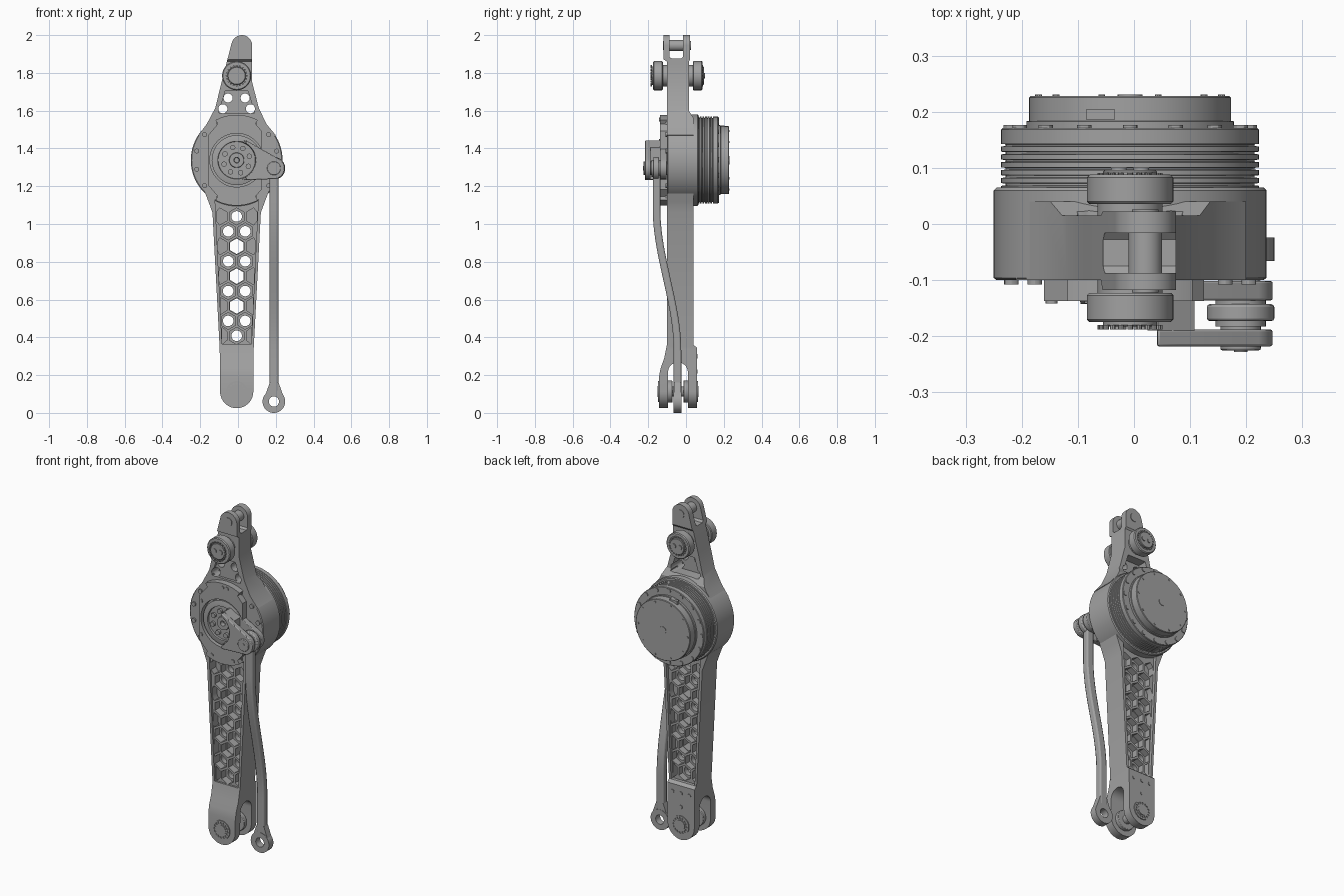
import bpy, bmesh
from math import sin, cos, pi, radians

cube = bpy.data.objects.get("Cube")
if cube:
    bpy.data.objects.remove(cube)

grey = bpy.data.materials.new("grey metal")
grey.use_nodes = True
grey.diffuse_color = (0.36, 0.36, 0.36, 1)
grey.node_tree.nodes["Principled BSDF"].inputs["Base Color"].default_value = grey.diffuse_color

C = -0.007      # centre line of the leg
HUB = 1.338     # height of the motor axis
parts = []


def arc(x, z, r, a0, a1, n=16):
    return [(x + r * cos(radians(a0 + (a1 - a0) * i / n)),
             z + r * sin(radians(a0 + (a1 - a0) * i / n))) for i in range(n + 1)]


def circle(x, z, r, n=40, turn=0):
    return [(x + r * cos(2 * pi * i / n + turn), z + r * sin(2 * pi * i / n + turn)) for i in range(n)]


def ring_of(x, z, r, n, turn=0.0):
    return circle(x, z, r, n, turn)


def prisms(name, shapes, axis="y", bevel=0):
    """One object from outlines, each (points, start, end), extruded along an axis."""
    bm = bmesh.new()
    for pts, a, b in shapes:
        if axis == "y":
            rows = [[bm.verts.new((u, t, v)) for u, v in pts] for t in (a, b)]
        else:
            rows = [[bm.verts.new((t, u, v)) for u, v in pts] for t in (a, b)]
        bm.faces.new(rows[0])
        bm.faces.new(rows[1])
        for i in range(len(pts)):
            j = (i + 1) % len(pts)
            bm.faces.new((rows[0][i], rows[0][j], rows[1][j], rows[1][i]))
    bmesh.ops.recalc_face_normals(bm, faces=bm.faces)
    me = bpy.data.meshes.new(name)
    bm.to_mesh(me)
    bm.free()
    me.materials.append(grey)
    ob = bpy.data.objects.new(name, me)
    bpy.context.collection.objects.link(ob)
    parts.append(ob)
    if bevel:
        m = ob.modifiers.new("soft edge", "BEVEL")
        m.width, m.segments, m.limit_method = bevel, 2, "ANGLE"
    return ob


def boolean(ob, cutter, op="DIFFERENCE"):
    m = ob.modifiers.new("cut", "BOOLEAN")
    m.object, m.operation, m.solver = cutter, op, "EXACT"
    dg = bpy.context.evaluated_depsgraph_get()
    me = bpy.data.meshes.new_from_object(ob.evaluated_get(dg))
    ob.modifiers.clear()
    ob.data = me
    parts.remove(cutter)
    bpy.data.objects.remove(cutter)


def lathe(name, x, z, profile, n=72):
    """Turned part around a y axis; profile is (radius, y) from back to front."""
    bm = bmesh.new()
    rows = [[bm.verts.new((px, y, pz)) for px, pz in circle(x, z, r, n)] for r, y in profile]
    for a, b in zip(rows, rows[1:]):
        for i in range(n):
            j = (i + 1) % n
            bm.faces.new((a[i], a[j], b[j], b[i]))
    bm.faces.new(rows[0])
    bm.faces.new(rows[-1])
    bmesh.ops.recalc_face_normals(bm, faces=bm.faces)
    me = bpy.data.meshes.new(name)
    bm.to_mesh(me)
    bm.free()
    me.materials.append(grey)
    ob = bpy.data.objects.new(name, me)
    bpy.context.collection.objects.link(ob)
    parts.append(ob)
    return ob


def mirrored(half):
    return [(C + x, z) for x, z in half] + [(C - x, z) for x, z in reversed(half)]


def half_width(z):
    return 0.089 + 0.048 * (z - 0.35)


# Lattice leg: outline, front and back pockets, honeycomb recesses and through holes
leg = prisms("leg_beam", [(mirrored([(0.2, 1.25), (0.15, 1.12), (0.128, 1.06), (0.09, 0.34)]), -0.1, 0.04)])
inner = mirrored([(half_width(z) - 0.012, z) for z in (1.13, 0.345)])
boolean(leg, prisms("pocket", [(inner, -0.2, -0.088), (inner, 0.022, 0.1)]))
hexes, holes = [], []
for row in range(9):
    z = 1.04 - row * 0.079
    single = row % 2 == 0
    for dx in ((-0.09, 0, 0.09) if single else (-0.045, 0.045)):
        limit = half_width(z) - 0.014
        shape = [(max(C - limit, min(C + limit, x)), v) for x, v in circle(C + dx, z, 0.045, 6, pi / 2)]
        hexes += [(shape, -0.2, -0.045), (shape, -0.015, 0.1)]
        if single and dx == 0 and 0 < row < 8:
            holes.append((circle(C, z, 0.041, 6, pi / 2), -0.2, 0.1))
        elif abs(dx) < 0.08:
            holes.append((circle(C + dx, z, 0.028, 24), -0.2, 0.1))
boolean(leg, prisms("honeycomb", hexes))
boolean(leg, prisms("holes", holes))

# Lower fork: front outline crossed with a slotted side profile
side = [(-0.1, 0.365), (-0.115, 0.29), (-0.135, 0.235), (-0.143, 0.19), (-0.143, 0), (-0.095, 0)]
side += arc(-0.0425, 0.215, 0.0525, 180, 0) + [(0.01, 0), (0.058, 0), (0.058, 0.345), (0.04, 0.36)]
fork = prisms("lower_fork", [([(C + 0.09, 0.365), (C - 0.09, 0.365)] + arc(C, 0.113, 0.088, 180, 360, 28), -0.3, 0.3)])
boolean(fork, prisms("fork_side", [(side, -0.3, 0.3)], "x"), "INTERSECT")
prisms("fork_bosses", [(circle(C, 0.113, 0.058), -0.097, -0.072), (circle(C, 0.113, 0.058), -0.013, 0.012)], bevel=0.003)
prisms("fork_pin", [(circle(C, 0.113, 0.026), -0.12, 0.03)])
for name, y0, y1 in (("front", -0.148, -0.14), ("back", 0.055, 0.063)):
    cap = prisms("fork_cap_" + name, [(circle(C, 0.113, 0.055), y0, y1)])
    boolean(cap, prisms("cap_groove", [(circle(x, z, 0.006, 8), -0.3, 0.3) for x, z in ring_of(C, 0.113, 0.043, 16)]))
    prisms("fork_bolt_" + name, [(circle(C, 0.113, 0.03, 24), y0 - 0.003, y1 + 0.003)])
prisms("fork_back_bolts", [(circle(C + dx, z, 0.011, 12), 0.05, 0.062)
                           for dx, z in ((-0.055, 0.3), (0, 0.3), (0.055, 0.3), (0, 0.22))])

# Upper arm: tapering outline crossed with a forked side profile
outline = [(0.17, 1.45), (0.2, 1.47), (0.15, 1.53), (0.11, 1.615), (0.075, 1.75)] + arc(0.02, 1.945, 0.055, 0, 168)
outline += [(-0.09, 1.74), (-0.12, 1.615), (-0.165, 1.53), (-0.21, 1.47), (-0.18, 1.45)]
arm = prisms("upper_arm", [(outline, -0.3, 0.3)])
side = [(-0.1, 1.4), (-0.1, 1.86), (-0.118, 1.87), (-0.118, 2.1), (-0.087, 2.1), (-0.087, 1.885), (-0.075, 1.875)]
side += [(-0.028, 1.875), (-0.016, 1.885), (-0.016, 2.1), (0.022, 2.1), (0.022, 1.87), (0.015, 1.86), (0.015, 1.6),
         (0.04, 1.56), (0.04, 1.4)]
boolean(arm, prisms("arm_side", [(side, -0.3, 0.3)], "x"), "INTERSECT")
window = mirrored([(0.095, 1.588), (0.06, 1.705)])
boolean(arm, prisms("arm_pocket", [(window, -0.2, -0.085), (window, -0.04, 0.1)]))
boolean(arm, prisms("arm_holes", [(circle(C + s * dx, z, 0.024, 24), -0.2, 0.1)
                                  for s in (-1, 1) for dx, z in ((0.045, 1.667), (0.073, 1.61))]))
prisms("top_pin", [(circle(0.02, 1.945, 0.03), -0.1, 0.0)])
prisms("top_pin_caps", [(circle(0.02, 1.945, 0.024, 24), -0.122, -0.11), (circle(0.02, 1.945, 0.024, 24), 0.01, 0.026)])

# Rollers on both sides of the upper arm
for name, y, s in (("front", -0.1, -1), ("back", 0.013, 1)):
    z = 1.785
    prof = [(0.058, y), (0.058, y + s * 0.023), (0.073, y + s * 0.023), (0.077, y + s * 0.027),
            (0.077, y + s * 0.07), (0.072, y + s * 0.075), (0.058, y + s * 0.075), (0.058, y + s * 0.07),
            (0.048, y + s * 0.07), (0.048, y + s * 0.08), (0.045, y + s * 0.083)]
    lathe("roller_" + name, C, z, prof, 48)
    lo, hi = sorted((y + s * 0.07, y + s * 0.088))
    prisms("roller_bolts_" + name, [(circle(C + d, z, 0.014, 16), lo, hi) for d in (-0.02, 0.02)])
    prisms("roller_teeth_" + name, [(circle(a, b, 0.005, 8), lo, hi - 0.01) for a, b in ring_of(C, z, 0.053, 20)])

# Hub housing and the ribbed motor behind it
lathe("hub", C, HUB, [(0.238, -0.1), (0.243, -0.096), (0.243, 0.06), (0.238, 0.065)])
prof = [(0.2, 0.05), (0.23, 0.064)]
for i in range(6):
    y = 0.068 + i * 0.014
    prof += [(0.23, y), (0.222, y + 0.001), (0.222, y + 0.004), (0.23, y + 0.005)]
prof += [(0.23, 0.168), (0.227, 0.171), (0.185, 0.171), (0.185, 0.183), (0.18, 0.184), (0.18, 0.225), (0.177, 0.228)]
lathe("motor", C, HUB, prof)
bosses = prisms("motor_bosses", [(circle(x, z, 0.013, 12), 0.155, 0.176) for x, z in ring_of(C, HUB, 0.213, 16)])
prisms("motor_back_screws", [(circle(x, z, 0.006, 10), 0.22, 0.231) for x, z in ring_of(C, HUB, 0.163, 10)])
prisms("motor_centre", [(circle(C, HUB, 0.022, 24), 0.22, 0.231)])
prisms("connector", [([(-0.085, 1.48), (-0.035, 1.48), (-0.035, 1.522), (-0.085, 1.522)], 0.185, 0.205)])

# Front cover, its bolts and the output disc
shape = [(max(-0.16, min(0.125, x)), z) for x, z in circle(C, HUB, 0.24, 72)]
cover = prisms("front_cover", [(shape, -0.137, -0.095)])
boolean(cover, prisms("cover_bore", [(circle(C, HUB, 0.142, 64), -0.2, -0.105)]))
notch = [(0.1, 1.53), (0.16, 1.46), (0.2, 1.5), (0.14, 1.6)]
boolean(cover, prisms("cover_notches", [([(C + sx * x, HUB + sz * (z - HUB)) for x, z in notch], -0.2, -0.05)
                                        for sx in (-1, 1) for sz in (-1, 1)]))
prisms("hub_bolts", [(circle(x, z, 0.013, 12), -0.108, -0.09) for x, z in ring_of(C, HUB, 0.217, 14, pi / 14)])
prisms("cover_bolts", [(circle(C + dx, HUB + dz, 0.011, 12), -0.142, -0.13)
                       for dx, dz in ((0, 0.215), (0.03, 0.215), (0.07, -0.205), (-0.07, -0.205), (-0.14, 0.1), (-0.14, -0.1))])
lathe("output_disc", C, HUB, [(0.132, -0.1), (0.132, -0.128), (0.108, -0.134), (0.1, -0.134), (0.098, -0.124),
                              (0.04, -0.124), (0.038, -0.134), (0.015, -0.134), (0.013, -0.11)], 56)
prisms("output_bolts", [(circle(x, z, 0.014, 14), -0.138, -0.12) for x, z in ring_of(C, HUB, 0.07, 8, 0.3)])

# Crank: hollow-backed arm with two cheeks holding the rod head
PX, PZ = 0.19, 1.295


def crank(spread, tip):
    inner_arc = arc(C, HUB, 0.1, spread, -spread)
    return inner_arc + [(C + 0.05, 1.232)] + tip + [(C + 0.09, 1.42), (C + 0.05, 1.443)]


tip = arc(PX, PZ, 0.057, -95, 55)
prisms("crank_front", [(crank(62, tip), -0.218, -0.188)], bevel=0.004)
prisms("crank_back", [(crank(80, tip), -0.136, -0.102)], bevel=0.003)
prisms("crank_web", [(crank(72, [(0.108, 1.236), (0.108, 1.405)]), -0.19, -0.13)])
prisms("crank_pin", [(circle(PX, PZ, 0.036), -0.225, -0.1)], bevel=0.003)
prisms("crank_pin_centre", [(circle(PX, PZ, 0.012, 16), -0.228, -0.22)])

# Connecting rod: bent ribbon with a head and an eye
front, back = [], []
for i in range(33):
    z = 1.3 - i * 1.2 / 32
    t = max(0, min(1, (1.08 - z) / 0.75))
    y = -0.156 + 0.111 * t * t * (3 - 2 * t)
    front.append((y - 0.02, z))
    back.append((y + 0.02, z))
prisms("rod", [(front + back[::-1], 0.168, 0.215)], "x", bevel=0.008)
prisms("rod_head", [(circle(PX, PZ, 0.06), -0.173, -0.143)], bevel=0.005)
prisms("rod_head_washers", [(circle(PX, PZ, 0.045), -0.183, -0.135)])
eye = prisms("rod_eye", [(circle(PX, 0.06, 0.06) , -0.066, -0.024)])
boolean(eye, prisms("eye_bore", [(circle(PX, 0.06, 0.027), -0.2, 0.1)]))
shoulder = prisms("rod_shoulder", [([(0.168, 0.16), (0.215, 0.16), (0.238, 0.096), (0.145, 0.096)], -0.064, -0.026)])

# Smooth round walls, keep hard edges
bpy.ops.object.select_all(action="DESELECT")
for ob in parts:
    ob.select_set(True)
bpy.context.view_layer.objects.active = parts[0]
bpy.ops.object.shade_smooth_by_angle(angle=radians(30))
